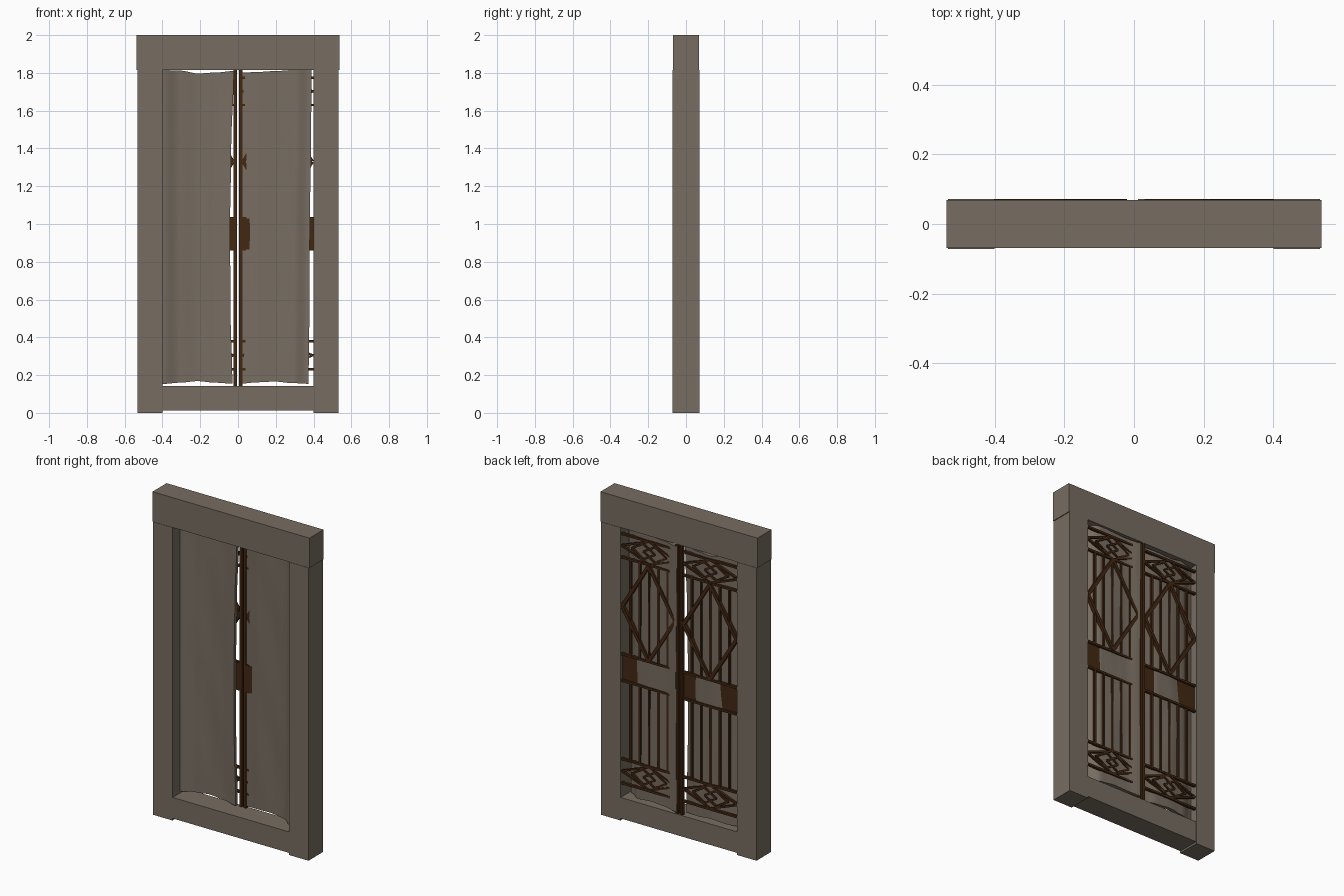
import bpy, bmesh, math
from mathutils import Vector

cube = bpy.data.objects.get("Cube")
if cube:
    bpy.data.objects.remove(cube, do_unlink=True)


def material(name, rgb):
    m = bpy.data.materials.new(name)
    m.use_nodes = True
    m.diffuse_color = (*rgb, 1)
    bsdf = m.node_tree.nodes["Principled BSDF"]
    bsdf.inputs["Base Color"].default_value = (*rgb, 1)
    bsdf.inputs["Roughness"].default_value = 0.9
    return m


STONE = material("weathered_grey", (0.185, 0.153, 0.12))
RUST = material("rusty_brown", (0.055, 0.021, 0.006))


def finish(name, bm, mat):
    bmesh.ops.recalc_face_normals(bm, faces=bm.faces)
    mesh = bpy.data.meshes.new(name)
    bm.to_mesh(mesh)
    bm.free()
    mesh.materials.append(mat)
    obj = bpy.data.objects.new(name, mesh)
    bpy.context.collection.objects.link(obj)
    return obj


def add_box(bm, lo, hi):
    lo, hi = Vector(lo), Vector(hi)
    verts = bmesh.ops.create_cube(bm, size=1)["verts"]
    for v in verts:
        v.co = (lo + hi) / 2 + v.co * (hi - lo)


def add_bar(bm, a, b, width, depth, y):
    """Flat bar from a to b, both (x, z) points, in the plane of the gate."""
    a, b = Vector(a), Vector(b)
    d = b - a
    angle = math.atan2(d.y, d.x)
    mid = (a + b) / 2
    for v in bmesh.ops.create_cube(bm, size=1)["verts"]:
        u, w = v.co.x * d.length, v.co.z * width
        v.co = (mid.x + u * math.cos(angle) - w * math.sin(angle),
                y + v.co.y * depth,
                mid.y + u * math.sin(angle) + w * math.cos(angle))


def add_rhombus(bm, cx, cz, half_w, half_h, width, depth, y):
    pts = [(cx - half_w, cz), (cx, cz + half_h), (cx + half_w, cz), (cx, cz - half_h)]
    for i in range(4):
        add_bar(bm, pts[i], pts[(i + 1) % 4], width, depth, y)


def box(name, lo, hi, mat):
    bm = bmesh.new()
    add_box(bm, lo, hi)
    return finish(name, bm, mat)


# Stone frame
box("left_post", (0.40, -0.071, 0), (0.533, 0.071, 1.815), STONE)
box("right_post", (-0.533, -0.071, 0), (-0.40, 0.071, 1.815), STONE)
box("lintel", (-0.538, -0.069, 1.815), (0.538, 0.069, 2), STONE)
box("sill", (-0.40, -0.069, 0.012), (0.40, 0.069, 0.142), STONE)

# Metal gate leaves
GATE_Y = 0.058
CENTRE = 0.21


def gate_leaf(name, s):
    bm = bmesh.new()
    # Meeting stile, full height
    add_bar(bm, (s * 0.014, 0.143), (s * 0.014, 1.814), 0.017, 0.022, GATE_Y)
    # Horizontal rails
    for z in (0.23, 0.38, 0.865, 1.03, 1.63, 1.775):
        add_bar(bm, (s * 0.02, z), (s * 0.40, z), 0.013, 0.016, GATE_Y)
    # Upright bars above and below the plate
    for i in range(-2, 3):
        x = s * (CENTRE + i * 0.064)
        for z0, z1 in ((0.38, 0.865), (1.03, 1.63)):
            add_bar(bm, (x, z0), (x, z1), 0.012, 0.014, GATE_Y)
    # Tall lozenge
    add_rhombus(bm, s * CENTRE, 1.33, 0.182, 0.295, 0.02, 0.022, GATE_Y + 0.002)
    # Lattice bands
    for z in (0.305, 1.7025):
        add_rhombus(bm, s * CENTRE, z, 0.188, 0.071, 0.011, 0.014, GATE_Y)
        for dx in (-0.04, 0.04):
            add_rhombus(bm, s * CENTRE + dx, z, 0.08, 0.048, 0.011, 0.014, GATE_Y)
    # Lock plate
    x0, x1 = sorted((s * 0.02, s * 0.40))
    add_box(bm, (x0, 0.047, 0.865), (x1, 0.053, 1.03))
    return finish(name, bm, RUST)


gate_leaf("left_gate_leaf", 1)
gate_leaf("right_gate_leaf", -1)


# Hanging sheets in front of the gate
def sample(values, t):
    """Smoothly read evenly spaced values at t in 0..1."""
    p = t * (len(values) - 1)
    i = min(int(p), len(values) - 2)
    f = p - i
    f = f * f * (3 - 2 * f)
    return values[i] * (1 - f) + values[i + 1] * f


def sheet(name, left_edge, right_edge, top, bottom, depth):
    nx, nz, thick = 24, 40, 0.02
    bm = bmesh.new()
    rows = []
    for j in range(nz + 1):
        v = j / nz
        row = []
        for i in range(nx + 1):
            t = i / nx
            x0, x1 = sample(left_edge, v), sample(right_edge, v)
            z0, z1 = sample(bottom, t), sample(top, t)
            ripple = 0.0015 * math.sin(9 * t + 14 * v) * math.sin(math.pi * t)
            row.append(bm.verts.new((x0 + (x1 - x0) * t,
                                     sample(depth, t) + ripple,
                                     z0 + (z1 - z0) * v)))
        rows.append(row)
    for j in range(nz):
        for i in range(nx):
            bm.faces.new((rows[j][i], rows[j][i + 1], rows[j + 1][i + 1], rows[j + 1][i]))
    # Thicken toward the back
    made = bmesh.ops.extrude_face_region(bm, geom=bm.faces[:])["geom"]
    for g in made:
        if isinstance(g, bmesh.types.BMVert):
            g.co.y += thick
    obj = finish(name, bm, STONE)
    bpy.ops.object.select_all(action="DESELECT")
    obj.select_set(True)
    bpy.context.view_layer.objects.active = obj
    bpy.ops.object.shade_smooth_by_angle(angle=math.radians(40))


sheet("right_sheet",
      left_edge=(-0.40, -0.40), right_edge=(-0.03, -0.04, -0.042, -0.036, -0.022),
      top=(1.815, 1.812, 1.797, 1.802, 1.81), bottom=(0.153, 0.16, 0.168, 0.16, 0.155),
      depth=(0.005, 0.031, 0.039, 0.036, 0.02))
sheet("left_sheet",
      left_edge=(0.015, 0.018, 0.02, 0.016, 0.012), right_edge=(0.374, 0.378, 0.38, 0.386, 0.39),
      top=(1.801, 1.805, 1.81, 1.815, 1.815), bottom=(0.155, 0.162, 0.166, 0.158, 0.154),
      depth=(0.052, 0.04, 0.039, 0.034, -0.017))
